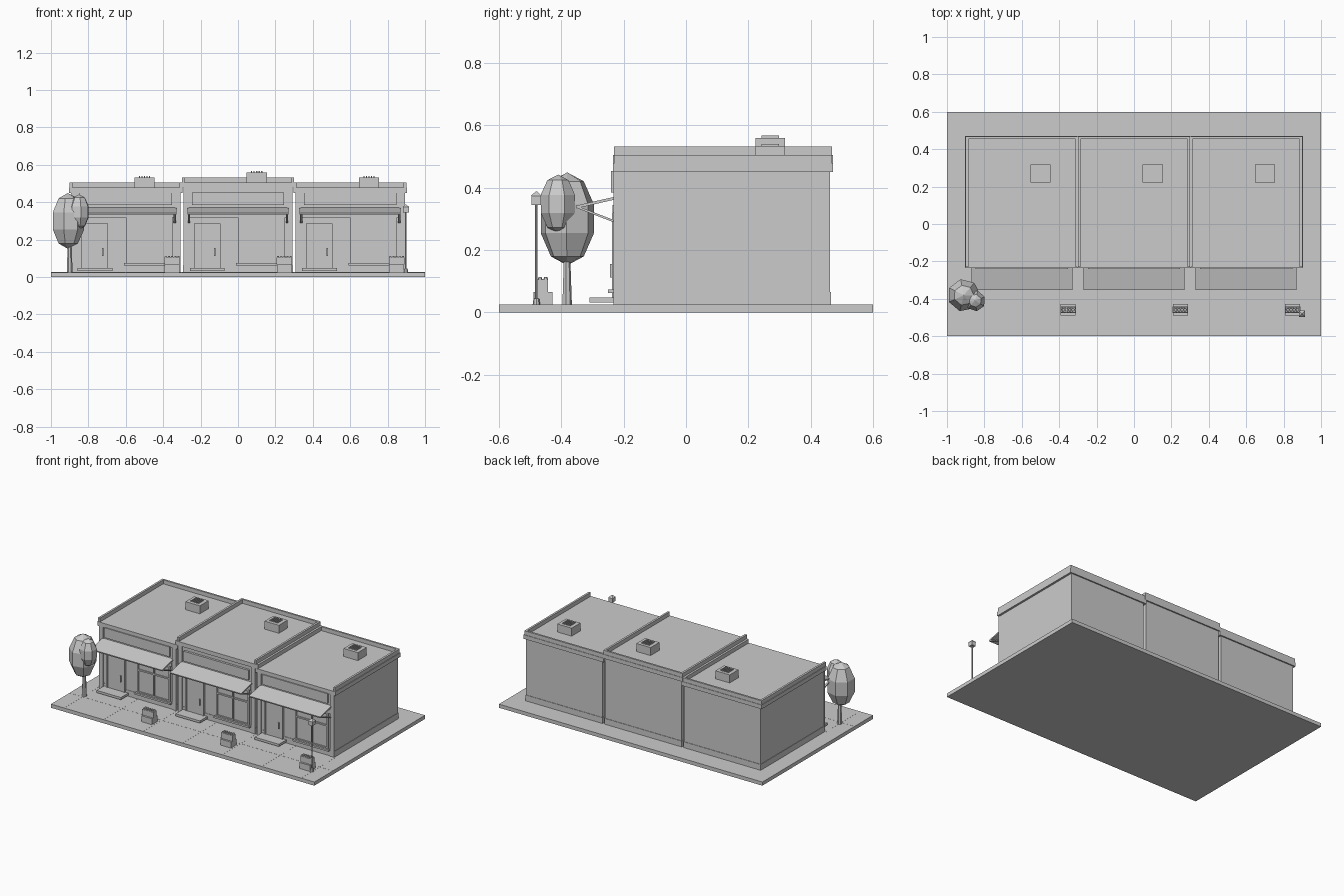
import bpy, math
from mathutils import Vector

cube = bpy.data.objects.get("Cube")
if cube:
    bpy.data.objects.remove(cube, do_unlink=True)

grey = bpy.data.materials.new("plain_grey")
grey.use_nodes = True
COLOUR = (0.6, 0.6, 0.6, 1)
grey.diffuse_color = COLOUR
grey.node_tree.nodes["Principled BSDF"].inputs["Base Color"].default_value = COLOUR


def finish(name):
    ob = bpy.context.object
    ob.name = name
    ob.data.materials.append(grey)
    return ob


def box(name, x0, x1, y0, y1, z0, z1):
    bpy.ops.mesh.primitive_cube_add(
        size=1, location=((x0 + x1) / 2, (y0 + y1) / 2, (z0 + z1) / 2))
    ob = finish(name)
    ob.scale = (x1 - x0, y1 - y0, z1 - z0)
    return ob


def slanted(name, x, width, start, end, thick):
    """Flat bar in the y-z plane between two (y, z) points."""
    a, b = Vector((x, *start)), Vector((x, *end))
    bpy.ops.mesh.primitive_cube_add(size=1, location=(a + b) / 2)
    ob = finish(name)
    d = b - a
    ob.scale = (width, d.length, thick)
    ob.rotation_euler.x = math.atan2(d.z, d.y)
    return ob


def cone(name, x, y, z0, z1, r0, r1, sides, turn=0):
    bpy.ops.mesh.primitive_cone_add(
        vertices=sides, radius1=r0, radius2=r1, depth=z1 - z0,
        location=(x, y, (z0 + z1) / 2), rotation=(0, 0, turn))
    return finish(name)


GROUND = 0.025
FRONT, BACK = -0.226, 0.462

box("pavement_slab", -1, 1, -0.6, 0.6, 0, GROUND)

# Thin joints in the pavement
for i in range(-3, 4):
    box("paving_joint", i * 0.3 - 0.001, i * 0.3 + 0.001, -0.6, FRONT, GROUND, GROUND + 0.0006)
box("paving_joint_long", -1, 1, -0.401, -0.399, GROUND, GROUND + 0.0006)


def shop(cx, raise_by):
    def part(name, x0, x1, *rest):
        return box(name, cx + x0, cx + x1, *rest)

    top = 0.478 + raise_by

    # Shell, plinth, corner piers and roof
    part("shop_body", -0.29, 0.29, FRONT, BACK, GROUND, top - 0.01)
    part("plinth", -0.293, 0.293, FRONT - 0.003, BACK + 0.003, GROUND, 0.065)
    part("roof_cornice", -0.304, 0.304, -0.234, 0.471, top - 0.028, top)
    part("back_parapet", -0.3, 0.3, 0.455, 0.468, top, top + 0.027)
    for s in (-1, 1):
        a, b = sorted((s * 0.3, s * 0.286))
        part("side_parapet", a, b, -0.231, 0.456, top, top + 0.027)
        a, b = sorted((s * 0.292, s * 0.262))
        part("corner_pier", a, b, -0.233, FRONT, GROUND, top - 0.028)

    # Sign board, header and awning
    part("sign_board", -0.247, 0.247, -0.241, FRONT, 0.385, 0.453)
    part("shopfront_header", -0.262, 0.262, -0.236, FRONT, 0.318, 0.345)
    slanted("awning", cx, 0.54, (-0.352, 0.338), (FRONT, 0.367), 0.009)
    for s in (-1, 1):
        slanted("awning_bracket", cx + s * 0.262, 0.012, (-0.347, 0.337), (-0.23, 0.292), 0.007)

    # Door with frame, handle and step
    part("door", -0.225, -0.105, -0.234, FRONT, 0.046, 0.278)
    for a, b in ((-0.236, -0.225), (-0.105, -0.094)):
        part("door_jamb", a, b, -0.238, FRONT, 0.046, 0.287)
    part("door_head", -0.236, -0.094, -0.238, FRONT, 0.276, 0.287)
    part("door_handle", -0.127, -0.12, -0.243, -0.233, 0.112, 0.155)
    part("door_step", -0.257, -0.072, -0.31, FRONT, 0.031, 0.047)

    # Display window
    part("window_pane", 0, 0.25, -0.23, FRONT, 0.072, 0.318)
    for x in (0, 0.12, 0.24):
        part("window_mullion", x, x + 0.01, -0.238, FRONT, 0.072, 0.318)
    for z in (0.072, 0.225, 0.308):
        part("window_rail", 0, 0.25, -0.237, FRONT, z, z + 0.01)
    part("window_sill", -0.01, 0.26, -0.25, FRONT, 0.062, 0.074)

    # Rooftop cooling unit with grille slats
    part("rooftop_unit", 0.046, 0.154, 0.223, 0.318, top - 0.005, top + 0.055)
    for i in range(5):
        x = 0.07 + i * 0.0135
        part("grille_slat", x, x + 0.006, 0.242, 0.299, top + 0.055, top + 0.062)

    # Planter with clipped shrubs
    px, py = cx + 0.248, -0.459
    box("planter", px - 0.04, px + 0.04, py - 0.03, py + 0.03, GROUND, 0.066)
    box("planter_hedge", px - 0.042, px + 0.042, py - 0.017, py + 0.017, 0.066, 0.105)
    for i in range(5):
        for s in (-1, 1):
            cone("hedge_tip", px + (i - 2) * 0.017, py + s * 0.009, 0.104, 0.113, 0.008, 0.005, 6)


for centre, lift in ((-0.6, 0), (0, 0.027), (0.6, 0)):
    shop(centre, lift)

# Street lamp
LX, LY = 0.898, -0.48
cone("lamp_base", LX, LY, GROUND, 0.045, 0.012, 0.009, 8)
cone("lamp_post", LX, LY, 0.04, 0.345, 0.004, 0.004, 8)
box("lamp_lantern", LX - 0.015, LX + 0.015, LY - 0.015, LY + 0.015, 0.345, 0.374)
cone("lamp_cap", LX, LY, 0.374, 0.388, 0.024, 0.003, 4, math.pi / 4)

# Tree
cone("tree_trunk", -0.9, -0.382, GROUND, 0.2, 0.016, 0.01, 7)
for name, place, size, turn in (
        ("tree_crown", (-0.91, -0.381, 0.3), (0.092, 0.092, 0.149), 0.2),
        ("tree_side_crown", (-0.85, -0.41, 0.348), (0.058, 0.06, 0.094), 0.6)):
    bpy.ops.mesh.primitive_uv_sphere_add(
        segments=7, ring_count=5, radius=1, location=place, rotation=(0, 0, turn))
    finish(name).scale = size
